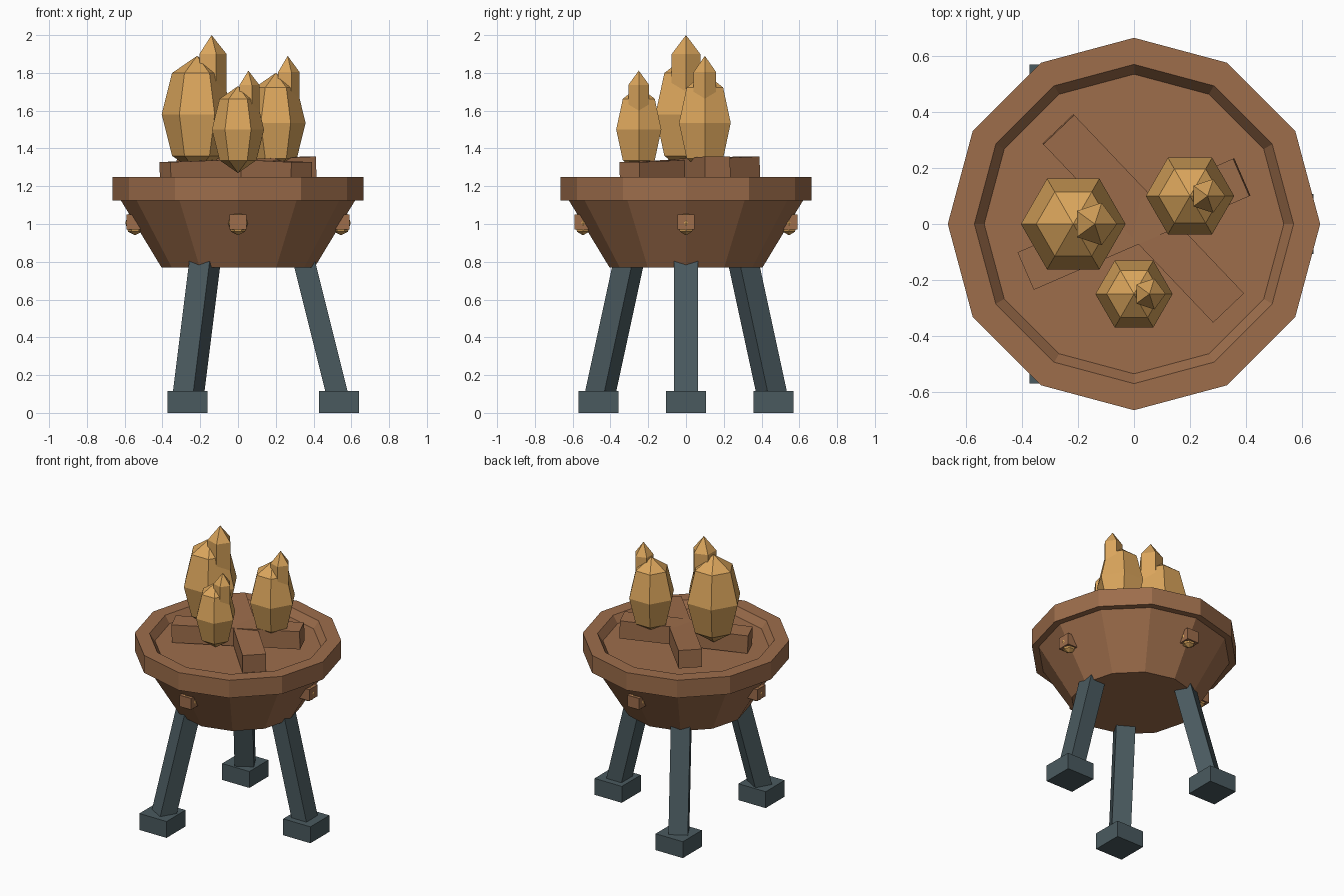
import bpy, bmesh, math
from mathutils import Matrix, Vector

if "Cube" in bpy.data.objects:
    bpy.data.objects.remove(bpy.data.objects["Cube"])


def material(name, rgb):
    m = bpy.data.materials.new(name)
    lin = [((c / 255 + 0.055) / 1.055) ** 2.4 for c in rgb]
    m.diffuse_color = (*lin, 1)
    m.use_nodes = True
    m.node_tree.nodes["Principled BSDF"].inputs["Base Color"].default_value = m.diffuse_color
    return m


BROWN = material("copper brown", (157, 109, 75))
IRON = material("dark iron", (74, 90, 95))
GOLD = material("amber flame", (218, 165, 92))


def finish(name, bm, mat):
    bmesh.ops.recalc_face_normals(bm, faces=bm.faces)
    me = bpy.data.meshes.new(name)
    bm.to_mesh(me)
    bm.free()
    me.materials.append(mat)
    ob = bpy.data.objects.new(name, me)
    bpy.context.collection.objects.link(ob)
    return ob


def lathe(name, profile, sides, mat, center=(0, 0, 0)):
    """Turn (radius, z) points about z; radius 0 gives a pole."""
    bm = bmesh.new()
    c = Vector(center)
    rings = []
    for r, z in profile:
        n = 1 if r == 0 else sides
        rings.append([bm.verts.new(c + Vector((r * math.cos(math.tau * i / sides),
                                               r * math.sin(math.tau * i / sides), z)))
                      for i in range(n)])
    for a, b in zip(rings, rings[1:]):
        for i in range(sides):
            j = (i + 1) % sides
            quad = [a[i % len(a)], a[j % len(a)], b[j % len(b)], b[i % len(b)]]
            bm.faces.new(list(dict.fromkeys(quad)))
    for ring in (rings[0], rings[-1]):
        if len(ring) > 1:
            bm.faces.new(ring)
    return finish(name, bm, mat)


def gem(name, center, radius, half_height, sides, rings, mat):
    steps = [math.pi * k / rings for k in range(1, rings)]
    prof = [(0, -half_height)]
    prof += [(radius * math.sin(t), -half_height * math.cos(t)) for t in steps]
    prof += [(0, half_height)]
    return lathe(name, prof, sides, mat, center)


def box(name, center, size, mat, yaw=0, pitch=0):
    bm = bmesh.new()
    bmesh.ops.create_cube(bm, size=1)
    bm.transform(Matrix.Translation(center) @ Matrix.Rotation(yaw, 4, 'Z')
                 @ Matrix.Rotation(pitch, 4, 'Y') @ Matrix.Diagonal((*size, 1)))
    return finish(name, bm, mat)


# Bowl with overhanging rim and shallow recessed floor
lathe("bowl", [(0.405, 0.77), (0.62, 1.125), (0.665, 1.125), (0.665, 1.25),
               (0.57, 1.25), (0.535, 1.20)], 12, BROWN)

# Crossed logs, each slightly raised at one end
box("log_long", (0.033, 0.02, 1.28), (0.88, 0.152, 0.125), BROWN,
    math.radians(133.6), math.radians(-2))
box("log_short", (0, 0, 1.28), (0.84, 0.146, 0.125), BROWN,
    math.radians(23.5), math.radians(-2))

# Flames: faceted body, plus smaller tip set to the right
flames = [("large", -0.217, 0.0, 0.187, 1.58, 0.31, -0.14, 1.80, 0.20, 0.092),
          ("medium", 0.2, 0.1, 0.158, 1.535, 0.265, 0.263, 1.717, 0.173, 0.073),
          ("small", 0.0, -0.25, 0.138, 1.50, 0.23, 0.055, 1.66, 0.152, 0.067)]
for n, x, y, r, z, h, tx, tz, th, tr in flames:
    gem(n + "_flame", (x, y, z), r, h, 6, 4, GOLD)
    gem(n + "_flame_tip", (tx, y, tz), tr, th, 5, 3, GOLD)

# Studs around the bowl: amber gem in a brown setting
for n, dx, dy in (("front", 0, -1), ("back", 0, 1), ("left", -1, 0), ("right", 1, 0)):
    p = (0.545 * dx, 0.545 * dy, 1.005)
    gem(n + "_stud_gem", p, 0.052, 0.065, 6, 4, GOLD)
    box(n + "_stud_setting", (p[0], p[1], 1.01), (0.092, 0.092, 0.08), BROWN)

# Three splayed legs on square feet
for n, a in (("right", 0), ("back_left", 120), ("front_left", 240)):
    a = math.radians(a)
    bm = bmesh.new()
    bmesh.ops.create_cube(bm, size=1)
    for v in bm.verts:
        top = v.co.z > 0
        v.co = Vector((v.co.x * 0.118 + (0.335 if top else 0.535),
                       v.co.y * 0.125, 0.86 if top else 0.06))
    bm.transform(Matrix.Rotation(a, 4, 'Z'))
    finish(n + "_leg", bm, IRON)
    box(n + "_foot", (0.535 * math.cos(a), 0.535 * math.sin(a), 0.058),
        (0.213, 0.213, 0.116), IRON)
